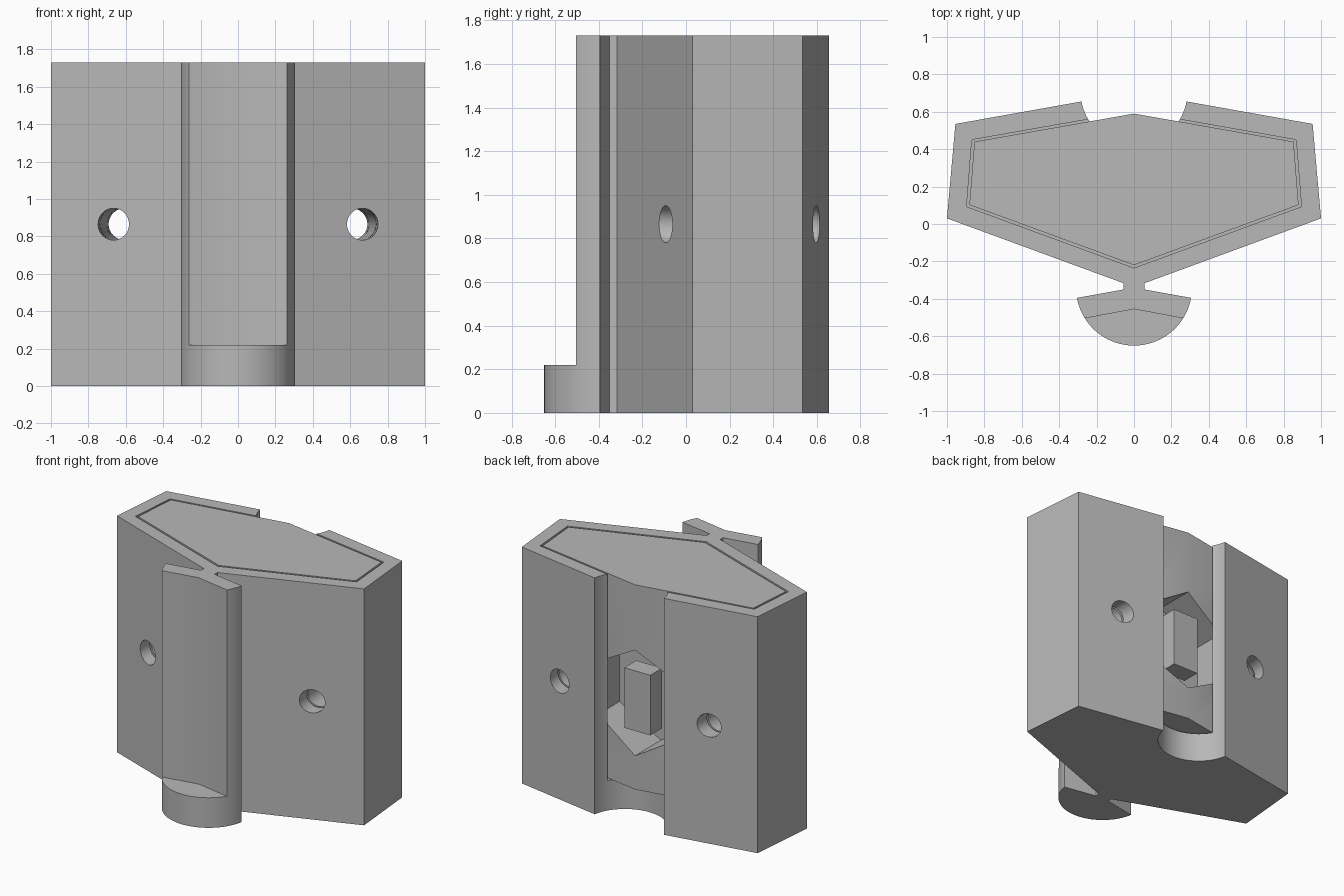
import bpy, bmesh, math

cube = bpy.data.objects.get("Cube")
if cube:
    bpy.data.objects.remove(cube, do_unlink=True)

HEIGHT, FLOOR, MID = 1.73, 0.22, 0.865

grey = bpy.data.materials.new("plain grey")
grey.use_nodes = True
colour = (0.48, 0.48, 0.48, 1)
grey.diffuse_color = colour
grey.node_tree.nodes["Principled BSDF"].inputs["Base Color"].default_value = colour


def prism(name, outline, z0, z1):
    """Extrude an outline in x, y from z0 to z1."""
    bm = bmesh.new()
    face = bm.faces.new([bm.verts.new((x, y, z0)) for x, y in outline])
    top = bmesh.ops.extrude_face_region(bm, geom=[face])["geom"]
    for v in top:
        if isinstance(v, bmesh.types.BMVert):
            v.co.z = z1
    bmesh.ops.recalc_face_normals(bm, faces=bm.faces)
    mesh = bpy.data.meshes.new(name)
    bm.to_mesh(mesh)
    bm.free()
    mesh.materials.append(grey)
    obj = bpy.data.objects.new(name, mesh)
    bpy.context.collection.objects.link(obj)
    return obj


def mirrored(half):
    """Close a right-hand outline with its reflection in x."""
    return half + [(-x, y) for x, y in reversed(half) if x > 0.001]


def arc(cx, cy, r, start, end, steps):
    angles = [math.radians(start + (end - start) * i / steps) for i in range(steps + 1)]
    return [(cx + r * math.cos(a), cy + r * math.sin(a)) for a in angles]


def cylinder(name, r, sides, depth, location, rotation):
    bpy.ops.mesh.primitive_cylinder_add(vertices=sides, radius=r, depth=depth,
                                        location=location, rotation=rotation)
    obj = bpy.context.object
    obj.name = name
    obj.data.materials.append(grey)
    return obj


def boolean(target, tool, operation="DIFFERENCE"):
    mod = target.modifiers.new(operation.title(), "BOOLEAN")
    mod.operation, mod.solver, mod.object = operation, "EXACT", tool
    bpy.context.view_layer.objects.active = target
    bpy.ops.object.modifier_apply(modifier=mod.name)


def finish(obj):
    bpy.ops.object.select_all(action="DESELECT")
    obj.select_set(True)
    bpy.context.view_layer.objects.active = obj
    bpy.ops.object.shade_smooth_by_angle(angle=math.radians(25))


# Outer casing with a floor, a pocket for the core and a round slot at the back
casing = prism("casing", mirrored([(0, -0.337), (1, 0.03), (0.955, 0.535), (0, 0.705)]), 0, HEIGHT)
pocket = prism("pocket_cutter",
               mirrored([(0, -0.235), (0.895, 0.093), (0.867, 0.45), (0, 0.603)]), FLOOR, 2)
slot = cylinder("slot_cutter", 0.285, 96, 4, (0, 0.705, 0), (0, 0, 0))
boolean(casing, pocket)
boolean(casing, slot)

# Core filling the pocket, with a thin gap around it
core = prism("core", mirrored([(0, -0.22), (0.88, 0.102), (0.853, 0.44), (0, 0.59)]),
             FLOOR + 0.012, HEIGHT)

# Hexagonal chamber in the back of the core, with a block standing in it
chamber = cylinder("chamber_cutter", 0.387, 6, 0.6, (0, 0.59, MID), (math.pi / 2, 0, 0))
spin = max(chamber.data.vertices, key=lambda v: v.co.y).co
chamber.rotation_euler.y = 0 if abs(spin.x) < 0.01 else math.pi / 6
boolean(core, chamber)
block = prism("chamber_block", mirrored([(0.105, 0.425), (0.105, 0.563)]), MID - 0.22, MID + 0.22)

# Bolt holes through casing and core, parallel to the side walls
cutters = [pocket, slot, chamber]
for side in (-1, 1):
    bore = cylinder("bore_cutter", 0.085, 48, 2, (side * 0.635, 0.254, MID),
                    (math.pi / 2, 0, side * math.radians(5)))
    boolean(casing, bore)
    boolean(core, bore)
    cutters.append(bore)

# Front rail on a narrow neck, ending in a half-round foot
rail = prism("front_rail", mirrored([(0.055, -0.29), (0.055, -0.35), (0.305, -0.395)]
                                    + arc(0, -0.34, 0.31, -10.3, -32, 6)[1:]
                                    + [(0, -0.455)]), 0, HEIGHT)
foot = prism("foot", mirrored([(0, -0.345), (0.055, -0.35), (0.305, -0.395)]
                              + arc(0, -0.34, 0.31, -10.3, -90, 24)[1:]), 0, FLOOR)
boolean(rail, foot, "UNION")
cutters.append(foot)

for tool in cutters:
    bpy.data.objects.remove(tool, do_unlink=True)
for part in (casing, core, block, rail):
    finish(part)
